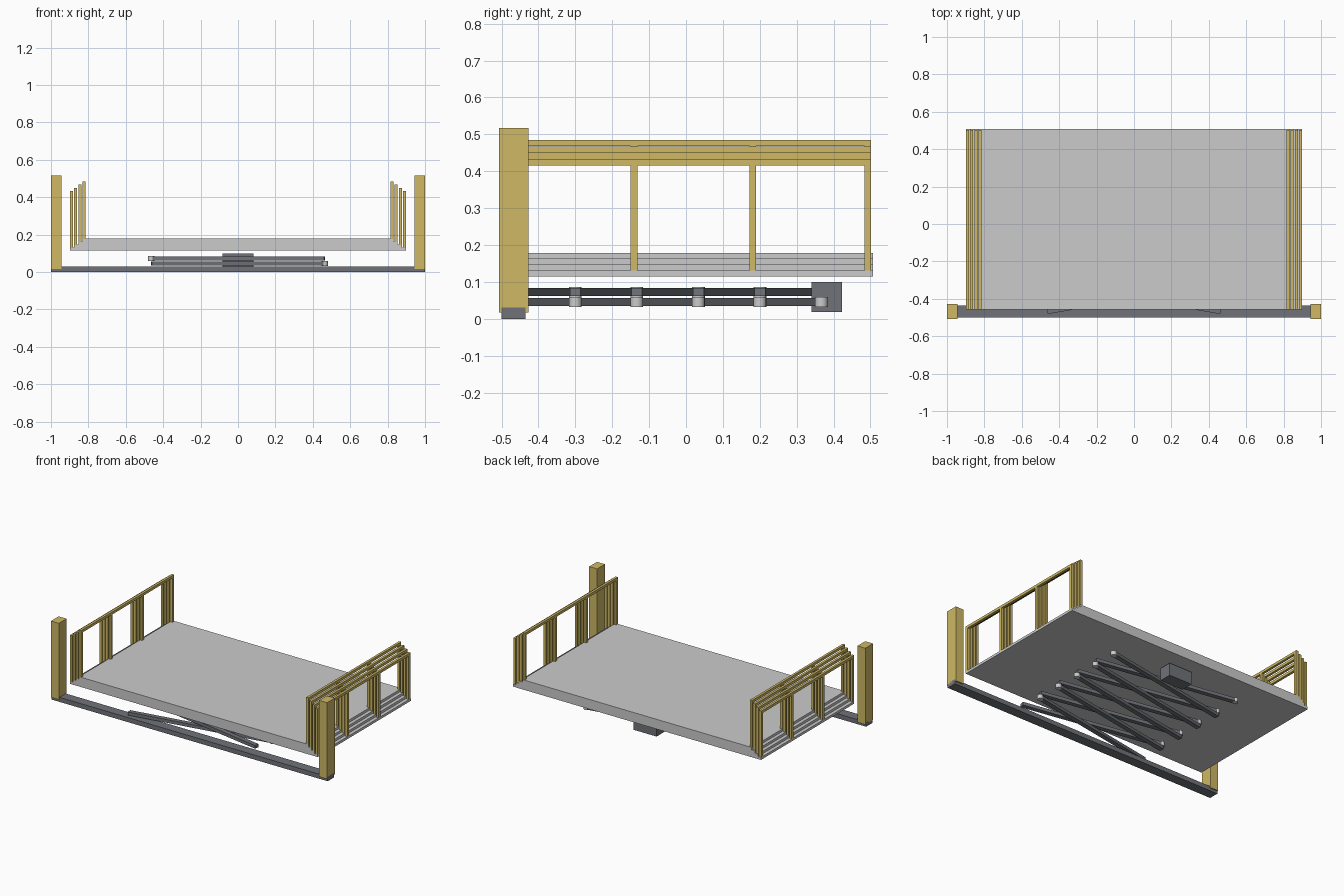
import bpy, math

if "Cube" in bpy.data.objects:
    bpy.data.objects.remove(bpy.data.objects["Cube"])

gold = bpy.data.materials.new("gold_paint")
gold.diffuse_color = (0.62, 0.48, 0.13, 1)
gold.use_nodes = True
gold.node_tree.nodes["Principled BSDF"].inputs["Base Color"].default_value = gold.diffuse_color
steel = bpy.data.materials.new("dark_steel")
steel.diffuse_color = (0.16, 0.17, 0.19, 1)
steel.use_nodes = True
steel.node_tree.nodes["Principled BSDF"].inputs["Base Color"].default_value = steel.diffuse_color


def box(name, x, y, z, mat=None):
    """Box from (min, max) ranges."""
    bpy.ops.mesh.primitive_cube_add(size=1, location=[(a + b) / 2 for a, b in (x, y, z)])
    ob = bpy.context.object
    ob.name = name
    ob.scale = [b - a for a, b in (x, y, z)]
    bpy.ops.object.transform_apply(location=False, rotation=False, scale=True)
    if mat:
        ob.data.materials.append(mat)
    return ob


def side(s, a, b):
    return (min(s * a, s * b), max(s * a, s * b))


# Front sill and its two end posts
box("front_sill", (-1, 1), (-0.5, -0.435), (0, 0.03), steel)
for s in (-1, 1):
    box("end_post", side(s, 0.943, 1.0), (-0.507, -0.427), (0.017, 0.517), gold)

# Four nested deck sections, each with a railing on both sides
for k in range(4):
    half = 0.898 - 0.0223 * k
    z0 = 0.115 + 0.016 * k
    top = 0.433 + 0.0173 * k
    box("deck_section", (-half, half), (-0.458, 0.507), (z0, z0 + 0.016))
    for s in (-1, 1):
        xr = side(s, half - 0.016, half)
        box("hand_rail", xr, (-0.458, 0.502), (top - 0.017, top), gold)
        for y in (-0.458, -0.150, 0.172, 0.484):
            box("rail_post", xr, (y, y + 0.018), (z0 + 0.015, top - 0.016), gold)

# Scissor linkage: crossed bars in two layers with a pin at each joint
HALF, STEP, START = 0.463, 0.1668, -0.467
angle = math.atan2(STEP, 2 * HALF)
length = math.hypot(STEP, 2 * HALF)
for s, zc in ((1, 0.0455), (-1, 0.0725)):
    for i in range(5):
        y = START + STEP * i
        bar = box("scissor_bar", (-length / 2, length / 2), (-0.015, 0.015), (-0.0105, 0.0105), steel)
        bar.location = (0, y + STEP / 2, zc)
        bar.rotation_euler.z = s * angle
        bpy.ops.mesh.primitive_cylinder_add(vertices=16, radius=0.0175, depth=0.027,
                                            location=(s * HALF, y + STEP, zc))
        bpy.context.object.name = "scissor_pin"
        bpy.ops.object.shade_smooth_by_angle()

# Drive housing at the rear of the linkage
box("drive_housing", (-0.083, 0.083), (0.34, 0.423), (0.018, 0.1), steel)
